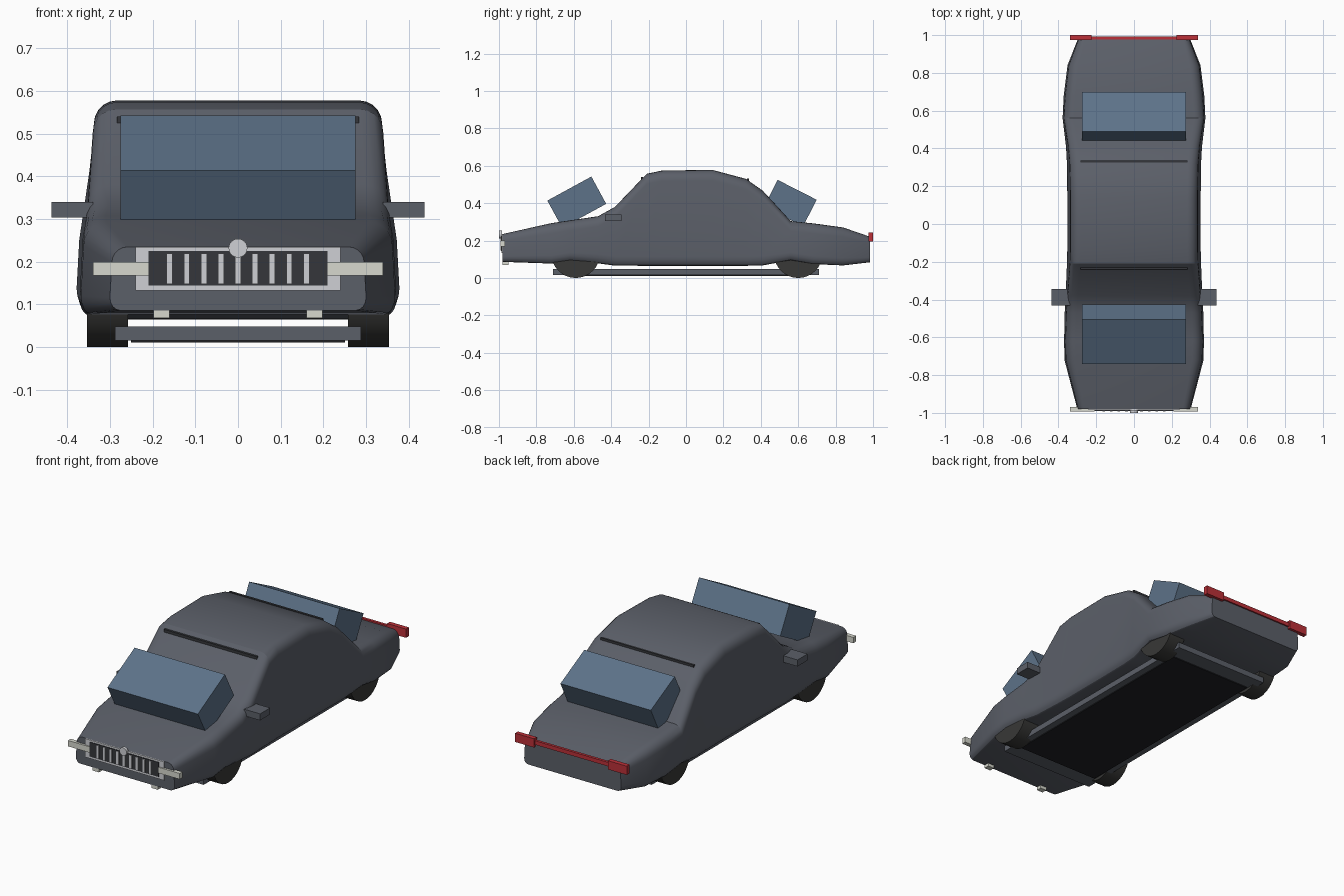
import bpy, bmesh
from math import sin, cos, pi, radians

if "Cube" in bpy.data.objects:
    bpy.data.objects.remove(bpy.data.objects["Cube"])


def paint(name, rgb):
    m = bpy.data.materials.new(name)
    m.diffuse_color = (*rgb, 1)
    m.use_nodes = True
    m.node_tree.nodes["Principled BSDF"].inputs["Base Color"].default_value = m.diffuse_color
    return m


BODY = paint("body_paint", (0.105, 0.115, 0.14))
GLASS = paint("glass", (0.11, 0.17, 0.25))
CHROME = paint("chrome", (0.62, 0.63, 0.66))
LAMP = paint("lamp", (0.68, 0.69, 0.62))
RED = paint("red_lamp", (0.5, 0.03, 0.04))
DARK = paint("dark_trim", (0.035, 0.037, 0.043))
RUBBER = paint("rubber", (0.04, 0.04, 0.038))
UNDER = paint("underside", (0.014, 0.015, 0.018))


def make(name, bm, mat, smooth=False):
    bmesh.ops.recalc_face_normals(bm, faces=bm.faces)
    me = bpy.data.meshes.new(name)
    bm.to_mesh(me)
    bm.free()
    ob = bpy.data.objects.new(name, me)
    bpy.context.collection.objects.link(ob)
    me.materials.append(mat)
    if smooth:
        bpy.ops.object.select_all(action='DESELECT')
        ob.select_set(True)
        bpy.context.view_layer.objects.active = ob
        bpy.ops.object.shade_smooth_by_angle(angle=radians(25))
    return ob


def box(name, mat, x, y, z, tilt=0):
    """Box from (min, max) ranges, tilted in degrees about its own x axis."""
    bm = bmesh.new()
    bmesh.ops.create_cube(bm, size=1)
    for v in bm.verts:
        v.co.x *= x[1] - x[0]
        v.co.y *= y[1] - y[0]
        v.co.z *= z[1] - z[0]
    ob = make(name, bm, mat)
    ob.location = [(r[0] + r[1]) / 2 for r in (x, y, z)]
    ob.rotation_euler.x = radians(tilt)
    return ob


def disc(name, mat, r, depth, loc, axis, sides=32):
    bm = bmesh.new()
    bmesh.ops.create_cone(bm, cap_ends=True, segments=sides, radius1=r, radius2=r, depth=depth)
    ob = make(name, bm, mat, True)
    ob.location = loc
    ob.rotation_euler[axis] = pi / 2
    return ob


# Body: rounded sections (y, half width, bottom, top) lofted front to back
STATIONS = [
    (-0.98, 0.30, 0.086, 0.235), (-0.72, 0.368, 0.077, 0.293), (-0.62, 0.37, 0.093, 0.308),
    (-0.47, 0.367, 0.078, 0.33), (-0.38, 0.362, 0.066, 0.38), (-0.21, 0.355, 0.065, 0.557),
    (-0.13, 0.353, 0.065, 0.574), (0.14, 0.353, 0.065, 0.578), (0.32, 0.355, 0.065, 0.53),
    (0.41, 0.36, 0.067, 0.467), (0.56, 0.378, 0.095, 0.304), (0.68, 0.372, 0.074, 0.292),
    (0.84, 0.352, 0.067, 0.27), (0.985, 0.295, 0.084, 0.22),
]


def section(y, w, zb, zt):
    h = zt - zb
    rt, rb = min(0.055, h * 0.25), min(0.05, h * 0.2)
    taper = 0.03 * h
    half = []
    for i in range(5):  # lower corner
        a = pi / 2 * i / 4
        half.append((w - 0.025 + 0.025 * sin(a), zb + rb - rb * cos(a)))
    for i in range(6):  # upper corner
        a = pi / 2 * i / 5
        half.append((w - taper - rt + rt * cos(a), zt - rt + rt * sin(a)))
    return [(x, y, z) for x, z in half] + [(-x, y, z) for x, z in reversed(half)]


bm = bmesh.new()
rings = [[bm.verts.new(p) for p in section(*s)] for s in STATIONS]
n = len(rings[0])
for a, b in zip(rings, rings[1:]):
    for i in range(n):
        j = (i + 1) % n
        bm.faces.new((a[i], a[j], b[j], b[i]))
bm.faces.new(rings[0])
bm.faces.new(rings[-1])
make("car_body", bm, BODY, True)

# Window blocks and roof seams
box("front_window", GLASS, (-0.275, 0.275), (-0.718, -0.45), (0.322, 0.488), 28.6)
box("rear_window", GLASS, (-0.275, 0.275), (0.441, 0.675), (0.32, 0.48), -27)
box("front_roof_seam", DARK, (-0.283, 0.283), (-0.241, -0.229), (0.522, 0.54))
box("rear_roof_seam", DARK, (-0.283, 0.283), (0.325, 0.337), (0.515, 0.531))

# Grille with chrome surround, bars and round badge
box("grille_surround", CHROME, (-0.24, 0.24), (-0.986, -0.97), (0.133, 0.235))
box("grille_panel", DARK, (-0.21, 0.21), (-0.989, -0.975), (0.145, 0.225))
for i in range(9):
    x = (i - 4) * 0.04
    box("grille_bar", CHROME, (x - 0.007, x + 0.007), (-0.993, -0.985), (0.148, 0.22))
disc("grille_badge", CHROME, 0.022, 0.016, (0, -0.992, 0.232), 0, 24)

# Paired parts on both sides
for s in (-1, 1):
    def pair(name, mat, x0, x1, y, z):
        box(name, mat, sorted((s * x0, s * x1)), y, z)
    pair("headlight", LAMP, 0.21, 0.34, (-0.992, -0.968), (0.168, 0.2))
    pair("fog_light", LAMP, 0.16, 0.198, (-0.98, -0.95), (0.068, 0.09))
    pair("tail_light", RED, 0.225, 0.34, (0.975, 1.0), (0.195, 0.243))
    pair("side_mirror", BODY, 0.34, 0.437, (-0.432, -0.345), (0.304, 0.34))
    for y in (-0.59, 0.6):
        disc("wheel", RUBBER, 0.13, 0.096, (s * 0.306, y, 0.13), 1)
box("tail_light_strip", RED, (-0.23, 0.23), (0.978, 0.993), (0.208, 0.23))

# Underside
box("chassis_plate", BODY, (-0.288, 0.288), (-0.71, 0.71), (0.016, 0.048))
box("floor_panel", UNDER, (-0.25, 0.25), (-0.62, 0.62), (0.011, 0.03))
